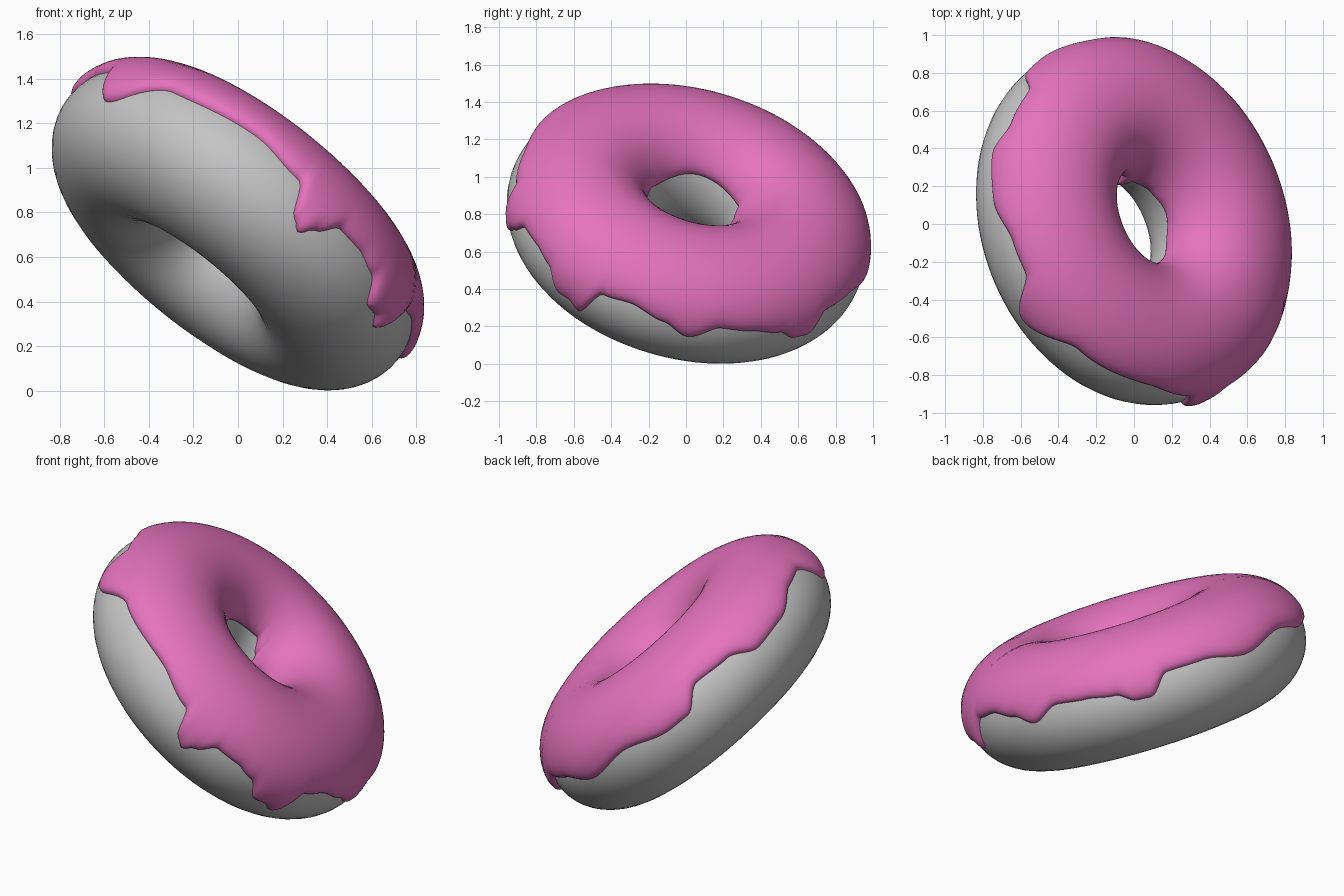
import bpy, math
from mathutils import Vector, Matrix

cube = bpy.data.objects.get("Cube")
if cube:
    bpy.data.objects.remove(cube, do_unlink=True)

# Tilted frame: ring axis, downhill direction and the direction across
axis = Vector((0.61, 0.26, 0.749)).normalized()
downhill = Vector((axis.z, 0, -axis.x)).normalized()
across = axis.cross(downhill)
frame = Matrix((downhill, across, axis)).transposed().to_4x4()
frame.translation = (-0.02, 0, 0.73)

# Slightly oval ring, longest at LONG_ANGLE, with a flattened tube
RING_SHORT, RING_LONG = 0.55, 0.592
LONG_ANGLE = math.radians(104)
OUTER, INNER, HEIGHT = 0.393, 0.33, 0.34
STEPS = 360

# Icing rim: (angle around ring, angle around tube), in degrees
OUTER_RIM = [(-147, -9), (-128, 20), (-100, 26), (-84, 18), (-79, -8), (-76, -14),
             (-73, -4), (-68, 11), (-60, 11), (-53, 6), (-46, -12), (-42, -11),
             (-38, -17), (-32, 14), (-22, 18), (-10, 12), (-1, 3), (10, 16),
             (22, 14), (33, 10), (40, 0), (45, -1), (53, 17), (66, 16), (82, 6),
             (99, 14), (116, 4), (123, 4), (132, 22), (145, 19),
             (156, 5), (171, 7), (188, 19), (199, 20)]
INNER_RIM = [(-130, 160), (-60, 172), (-20, 176), (15, 172), (45, 176),
             (72, 180), (86, 198), (98, 172), (115, 159), (180, 152)]


def rim(points, angle):
    """Ease smoothly between rim points around the ring."""
    first = points[0][0]
    angle = (angle - first) % 360 + first
    closed = points + [(first + 360, points[0][1])]
    for (a0, v0), (a1, v1) in zip(closed, closed[1:]):
        if a0 <= angle <= a1:
            t = (angle - a0) / (a1 - a0)
            return v0 + (v1 - v0) * t * t * (3 - 2 * t)


def ring_point(around, tube, lift=0.0):
    """Point on the oval ring, lifted off the dough surface."""
    f, p = math.radians(around), math.radians(tube)
    c, s = math.cos(f - LONG_ANGLE), math.sin(f - LONG_ANGLE)
    radius = 1 / math.hypot(c / RING_LONG, s / RING_SHORT)
    center = radius * Vector((math.cos(f), math.sin(f), 0))
    out = Vector((c / RING_LONG ** 2, s / RING_SHORT ** 2, 0)).normalized()
    out.rotate(Matrix.Rotation(LONG_ANGLE, 3, 'Z'))
    width = OUTER if math.cos(p) > 0 else INNER
    return center + out * (width + lift) * math.cos(p) + Vector((0, 0, (HEIGHT + lift) * math.sin(p)))


def material(name, color):
    mat = bpy.data.materials.new(name)
    mat.use_nodes = True
    mat.diffuse_color = color
    mat.node_tree.nodes["Principled BSDF"].inputs["Base Color"].default_value = color
    return mat


def add_grid(name, rows, wrap, mat):
    """Skin rows of points into a closed band around the ring."""
    n, m = len(rows), len(rows[0])
    faces = [(i * m + j, (i + 1) % n * m + j,
              (i + 1) % n * m + (j + 1) % m, i * m + (j + 1) % m)
             for i in range(n) for j in range(m if wrap else m - 1)]
    mesh = bpy.data.meshes.new(name)
    mesh.from_pydata([p for row in rows for p in row], [], faces)
    mesh.materials.append(mat)
    mesh.shade_smooth()
    obj = bpy.data.objects.new(name, mesh)
    bpy.context.collection.objects.link(obj)
    obj.matrix_world = frame


# Dough ring
dough_rows = [[ring_point(360 * i / 96, 360 * j / 48) for j in range(48)] for i in range(96)]
add_grid("dough", dough_rows, True, material("plain grey dough", (0.55, 0.55, 0.55, 1)))

# Icing: swollen band with rounded lips that tuck into the dough
icing_rows = []
for i in range(STEPS):
    around = 360 * i / STEPS
    low, high = rim(OUTER_RIM, around), rim(INNER_RIM, around)
    row = []
    for j in range(41):
        s = (1 - math.cos(math.pi * j / 40)) / 2
        swell = math.sqrt(max(0, 1 - abs(2 * s - 1) ** 12))
        row.append(ring_point(around, low + (high - low) * s, -0.008 + 0.048 * swell))
    icing_rows.append(row)
add_grid("icing", icing_rows, False, material("pink icing", (0.78, 0.17, 0.51, 1)))
